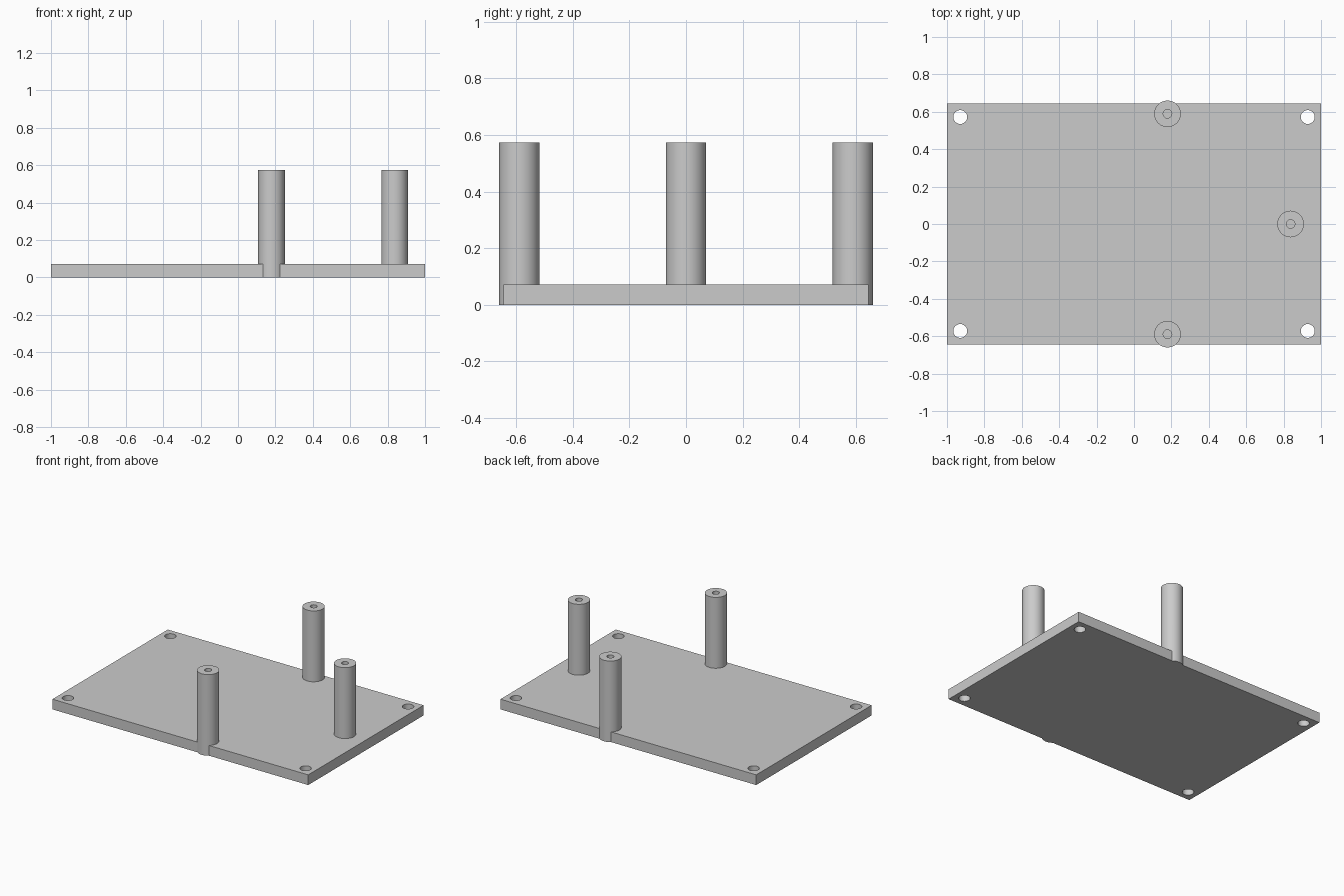
import bpy

cube = bpy.data.objects.get("Cube")
if cube:
    bpy.data.objects.remove(cube, do_unlink=True)

PLATE_TOP = 0.072
POST_TOP = 0.573
POST_SPOTS = [(0.179, -0.589), (0.179, 0.589), (0.837, 0)]

grey = bpy.data.materials.new("light_grey")
grey.use_nodes = True
grey.diffuse_color = (0.6, 0.6, 0.6, 1)
grey.node_tree.nodes["Principled BSDF"].inputs["Base Color"].default_value = (0.6, 0.6, 0.6, 1)


def cylinder(name, x, y, radius, bottom, top, sides=64):
    bpy.ops.mesh.primitive_cylinder_add(
        vertices=sides, radius=radius, depth=top - bottom,
        location=(x, y, (bottom + top) / 2))
    obj = bpy.context.object
    obj.name = name
    obj.data.materials.append(grey)
    return obj


def combine(target, tool, operation):
    """Apply a boolean to the target and remove the tool."""
    mod = target.modifiers.new(tool.name, "BOOLEAN")
    mod.operation = operation
    mod.solver = "EXACT"
    mod.object = tool
    bpy.context.view_layer.objects.active = target
    bpy.ops.object.modifier_apply(modifier=mod.name)
    bpy.data.objects.remove(tool, do_unlink=True)


# Flat rectangular plate
bpy.ops.mesh.primitive_cube_add(size=1, location=(0, 0, PLATE_TOP / 2))
plate = bpy.context.object
plate.name = "mounting_plate_with_posts"
plate.scale = (2, 1.288, PLATE_TOP)
bpy.ops.object.transform_apply(location=True, rotation=False, scale=True)
plate.data.materials.append(grey)

# Posts fused to the plate; two overhang its long edges
for x, y in POST_SPOTS:
    combine(plate, cylinder("post", x, y, 0.071, 0, POST_TOP), "UNION")

# Blind screw holes in the post tops
for x, y in POST_SPOTS:
    combine(plate, cylinder("screw_hole", x, y, 0.023, 0.28, POST_TOP + 0.1, 32), "DIFFERENCE")

# Through holes in the plate corners
for x in (-0.929, 0.929):
    for y in (-0.572, 0.572):
        combine(plate, cylinder("corner_hole", x, y, 0.037, -0.1, 0.2, 48), "DIFFERENCE")

# Smooth round walls, crisp edges
bpy.ops.object.select_all(action="DESELECT")
plate.select_set(True)
bpy.context.view_layer.objects.active = plate
bpy.ops.object.shade_smooth_by_angle(angle=0.5)
